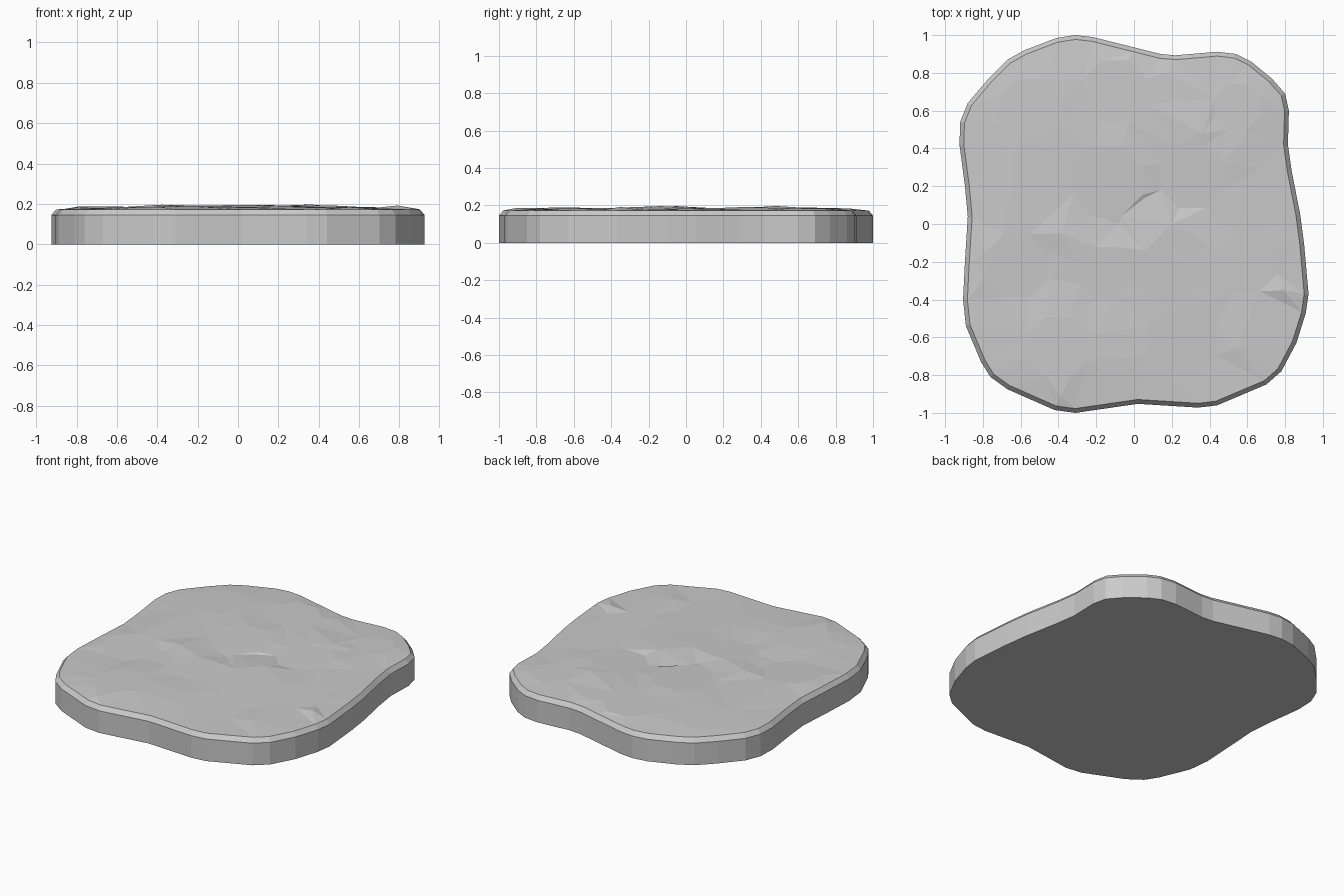
import bpy, bmesh, math
from mathutils import Vector
from mathutils.geometry import delaunay_2d_cdt

if "Cube" in bpy.data.objects:
    bpy.data.objects.remove(bpy.data.objects["Cube"])

stone = bpy.data.materials.new("stone grey")
stone.use_nodes = True
grey = (0.59, 0.59, 0.59, 1)
stone.diffuse_color = grey
stone.node_tree.nodes["Principled BSDF"].inputs["Base Color"].default_value = grey

# Wavy outline of the slab, clockwise from the back
outline = [Vector(p) for p in (
    (-.31, 1), (-.22, .99), (0, .935), (.14, .9), (.22, .893), (.44, .912), (.54, .9),
    (.62, .86), (.73, .77), (.8, .69), (.82, .6), (.815, .42), (.835, .28), (.88, .05),
    (.9, -.1), (.924, -.37), (.91, -.47), (.86, -.63), (.78, -.78), (.7, -.85),
    (.44, -.96), (.34, -.972), (.02, -.952), (-.31, -1), (-.42, -.985), (-.67, -.875),
    (-.76, -.81), (-.81, -.73), (-.89, -.54), (-.905, -.4), (-.895, -.2), (-.88, .04),
    (-.895, .2), (-.924, .42), (-.92, .54), (-.88, .64), (-.77, .77), (-.67, .87),
    (-.58, .92), (-.41, .985))]
outline.reverse()
count = len(outline)
WALL_TOP, RIM, CHAMFER = 0.145, 0.173, 0.023


def inset(i):
    along = (outline[(i + 1) % count] - outline[i - 1]).normalized()
    return outline[i] + Vector((-along.y, along.x)) * CHAMFER


rim = [inset(i) for i in range(count)]

# Worn patches on top: sides, x, y, radius, height, slope in x, slope in y
patches = [
    (8, -.14, .23, .2, .187, 0, .03), (8, .31, .25, .18, .184, .03, .04),
    (4, .06, 0, .14, .186, .05, -.07), (8, -.15, -.26, .15, .187, .01, .04),
    (8, .25, -.62, .2, .18, -.02, .02), (8, -.62, -.22, .18, .182, -.02, .03),
    (8, .6, -.2, .17, .181, -.01, .01), (8, -.55, .6, .18, .184, .03, -.01),
    (8, -.1, .7, .18, .186, 0, -.01), (8, .55, .62, .13, .184, 0, -.01),
    (8, -.4, -.65, .17, .186, .01, 0)]
flat_points = list(rim)
heights = [RIM] * count
for sides, x, y, radius, z, sx, sy in patches:
    for k in range(sides):
        a = math.tau * (k + (0 if sides == 4 else .5)) / sides
        dx, dy = radius * math.cos(a), radius * math.sin(a)
        flat_points.append(Vector((x + dx, y + dy)))
        heights.append(z + sx * dx + sy * dy)

# Low crests and chipped edges between the patches
for x, y, z in ((.79, -.35, .192), (.16, .8, .184), (-.39, -.91, .185), (.68, .3, .18),
                (-.38, -.05, .196), (.36, .48, .197), (.55, -.65, .184)):
    flat_points.append(Vector((x, y)))
    heights.append(z)

bm = bmesh.new()
bottom = [bm.verts.new((p.x, p.y, 0)) for p in outline]
wall = [bm.verts.new((p.x, p.y, WALL_TOP)) for p in outline]
bm.faces.new(list(reversed(bottom)))

# Faceted top surface
points, _, tris, originals, _, _ = delaunay_2d_cdt(
    flat_points, [], [list(range(count))], 1, 1e-5)
top = [bm.verts.new((p.x, p.y, heights[o[0]] if o else RIM))
       for p, o in zip(points, originals)]
for tri in tris:
    bm.faces.new([top[i] for i in tri])
rim_verts = {o: top[i] for i, group in enumerate(originals) for o in group}

# Side wall and chamfered rim
for i in range(count):
    j = (i + 1) % count
    bm.faces.new((bottom[i], bottom[j], wall[j], wall[i]))
    bm.faces.new((wall[i], wall[j], rim_verts[j], rim_verts[i]))
bmesh.ops.recalc_face_normals(bm, faces=bm.faces)

mesh = bpy.data.meshes.new("stone_slab")
bm.to_mesh(mesh)
bm.free()
mesh.materials.append(stone)
slab = bpy.data.objects.new("stone_slab", mesh)
bpy.context.collection.objects.link(slab)
